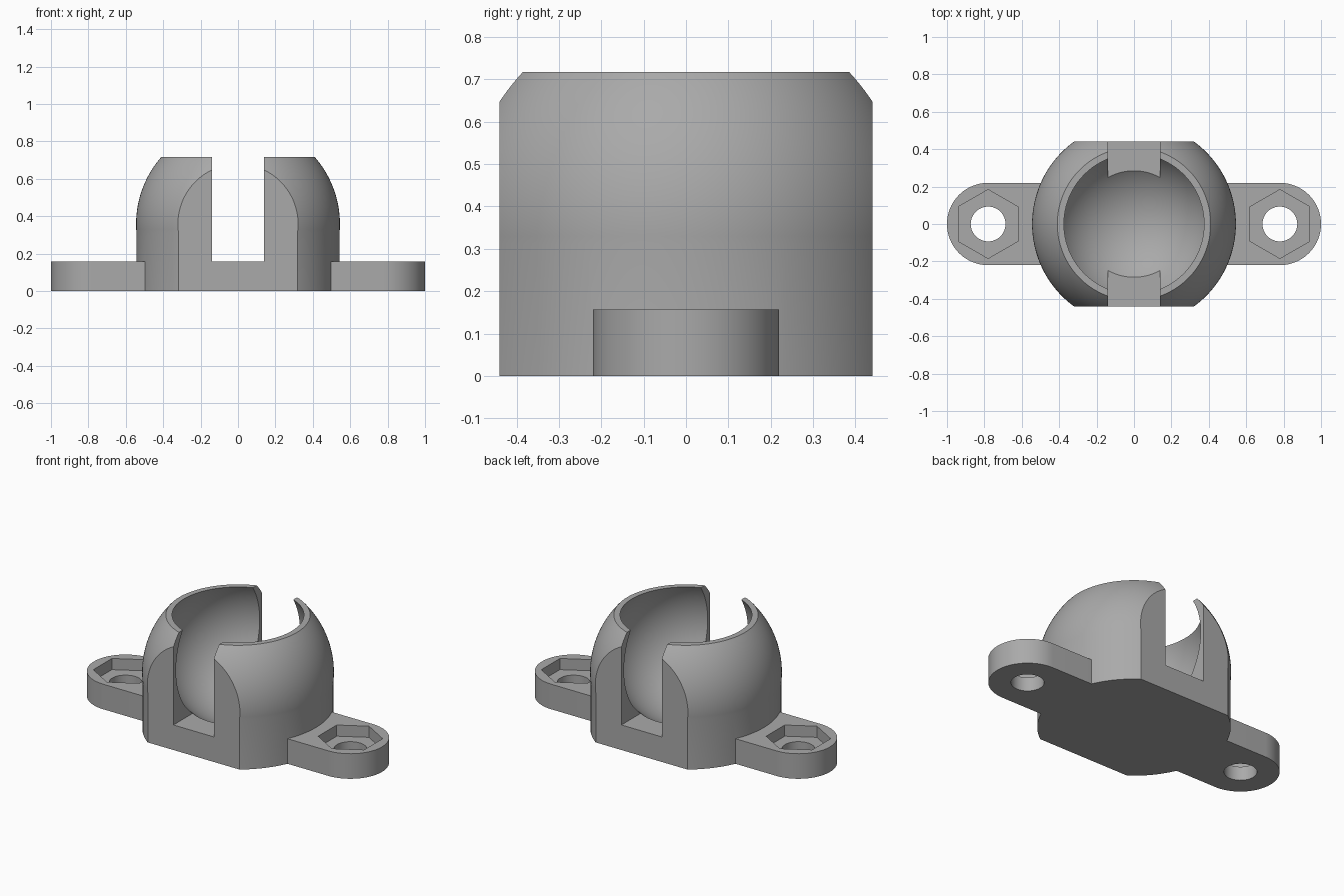
import bpy, bmesh
from math import sin, cos, pi, sqrt, asin

if "Cube" in bpy.data.objects:
    bpy.data.objects.remove(bpy.data.objects["Cube"])

# Main dimensions
TOP, BASE = 0.717, 0.157
OUT_R, OUT_Z = 0.545, 0.358      # outer dome
IN_R, IN_Z = 0.438, 0.49         # ball cavity
CYL_R, FLAT_Y, SLOT = 0.543, 0.44, 0.14
TAB_X, TAB_R = 0.78, 0.22

grey = bpy.data.materials.new("grey plastic")
grey.use_nodes = True
colour = (0.40, 0.40, 0.40, 1)
grey.diffuse_color = colour
grey.node_tree.nodes["Principled BSDF"].inputs["Base Color"].default_value = colour


def to_object(name, bm):
    bmesh.ops.recalc_face_normals(bm, faces=bm.faces)
    mesh = bpy.data.meshes.new(name)
    bm.to_mesh(mesh)
    bm.free()
    mesh.materials.append(grey)
    ob = bpy.data.objects.new(name, mesh)
    bpy.context.collection.objects.link(ob)
    return ob


def prism(name, outline, z0, z1):
    bm = bmesh.new()
    face = bm.faces.new([bm.verts.new((x, y, z0)) for x, y in outline])
    ext = bmesh.ops.extrude_face_region(bm, geom=[face])
    verts = [g for g in ext["geom"] if isinstance(g, bmesh.types.BMVert)]
    bmesh.ops.translate(bm, verts=verts, vec=(0, 0, z1 - z0))
    return to_object(name, bm)


def box(name, hx, hy, z0, z1):
    return prism(name, [(-hx, -hy), (hx, -hy), (hx, hy), (-hx, hy)], z0, z1)


def ring(cx, radius, n, turn=0.0):
    return [(cx + radius * cos(turn + 2 * pi * i / n),
             radius * sin(turn + 2 * pi * i / n)) for i in range(n)]


def lathe(name, profile, n=128):
    # Both ends of the profile lie on the axis
    bm = bmesh.new()
    verts = [bm.verts.new((r, 0, z)) for r, z in profile]
    edges = [bm.edges.new(pair) for pair in zip(verts, verts[1:])]
    bmesh.ops.spin(bm, geom=verts + edges, cent=(0, 0, 0), axis=(0, 0, 1),
                   angle=2 * pi, steps=n)
    bmesh.ops.remove_doubles(bm, verts=bm.verts, dist=1e-5)
    return to_object(name, bm)


def arc(radius, zc, a0, a1, n):
    return [(radius * cos(a0 + (a1 - a0) * i / n),
             zc + radius * sin(a0 + (a1 - a0) * i / n)) for i in range(n + 1)]


def combine(target, tool, operation):
    mod = target.modifiers.new(operation.lower(), "BOOLEAN")
    mod.operation, mod.solver, mod.object = operation, "EXACT", tool
    bpy.context.view_layer.objects.active = target
    bpy.ops.object.modifier_apply(modifier=mod.name)
    bpy.data.objects.remove(tool)


# Socket: cylinder rising into a truncated dome with a spherical cavity
join_z = OUT_Z - sqrt(OUT_R ** 2 - CYL_R ** 2)
outer = arc(OUT_R, OUT_Z, asin((join_z - OUT_Z) / OUT_R), asin((TOP - OUT_Z) / OUT_R), 24)
inner = arc(IN_R, IN_Z, asin((TOP - IN_Z) / IN_R), -pi / 2, 36)
inner[-1] = (0, IN_Z - IN_R)
socket = lathe("ball_socket_mount", [(0, 0), (CYL_R, 0)] + outer + inner)

# Flat front and back, then the slot running through both
combine(socket, box("flats_cutter", 1, FLAT_Y, -0.1, 1), "INTERSECT")
combine(socket, box("slot_cutter", SLOT, 1, BASE, 1), "DIFFERENCE")

# Mounting tabs with a screw hole and a hexagonal nut recess
for side in (-1, 1):
    end = [(side * (TAB_X + TAB_R * sin(a)), -TAB_R * cos(a))
           for a in (pi * i / 40 for i in range(41))]
    outline = [(side * 0.42, -TAB_R)] + end + [(side * 0.42, TAB_R)]
    tab = prism("tab", outline, 0, BASE)
    combine(tab, prism("hole_cutter", ring(side * TAB_X, 0.093, 48), -0.1, 0.3), "DIFFERENCE")
    combine(tab, prism("nut_cutter", ring(side * TAB_X, 0.184, 6, pi / 2), 0.087, 0.3), "DIFFERENCE")
    combine(socket, tab, "UNION")

# Smooth shading with crisp edges
bpy.ops.object.select_all(action="DESELECT")
socket.select_set(True)
bpy.context.view_layer.objects.active = socket
bpy.ops.object.shade_smooth_by_angle(angle=pi / 6)
